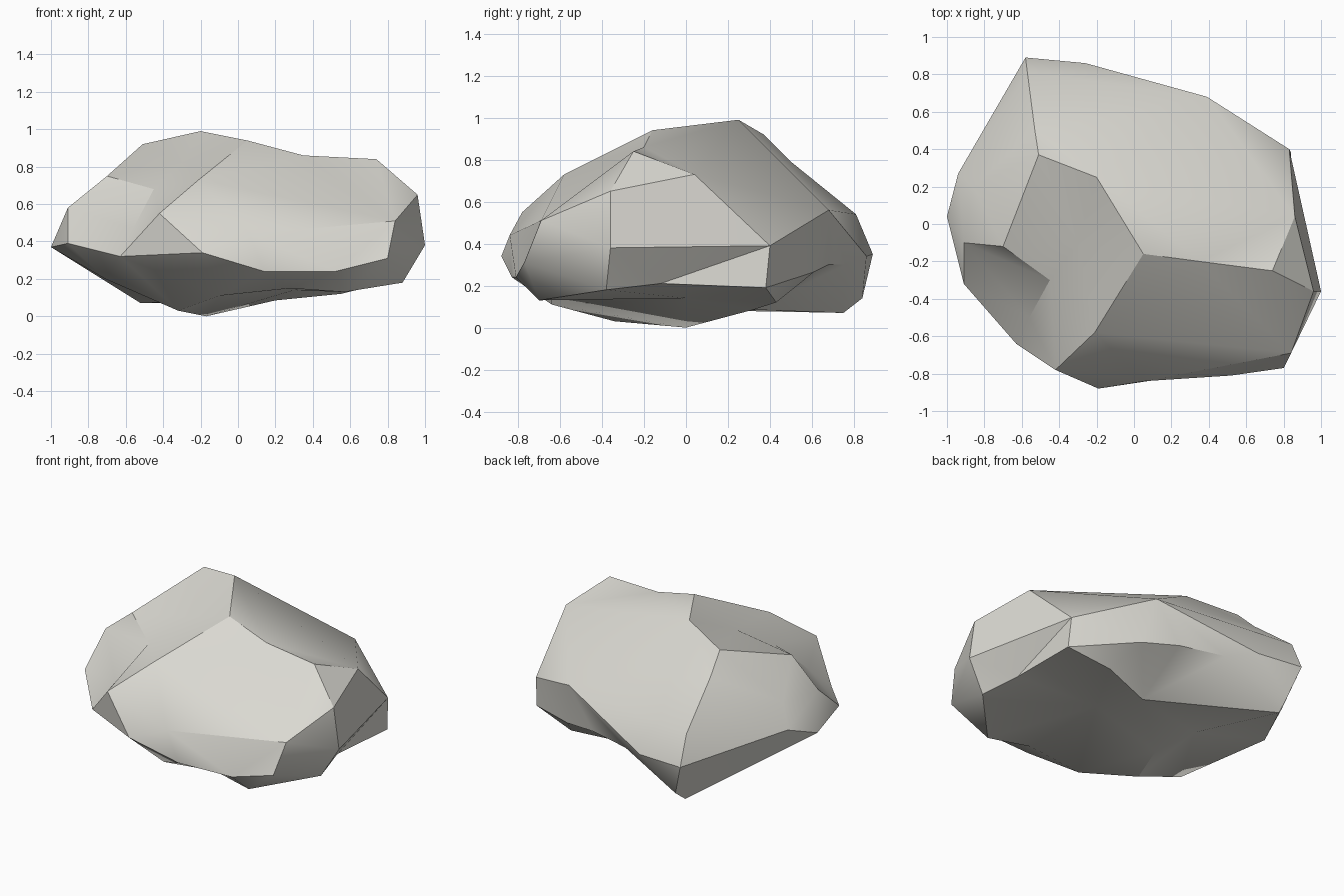
import bpy, bmesh, math
from mathutils import Vector

# Corner points of the chipped boulder, crown to underside (x, y, z)
corners = [
    # crown and the hollow beside it
    (-.2, .25, .99), (-.51, .37, .92), (.05, -.16, .94), (.35, -.2, .86), (.74, -.25, .84),
    (-.7, -.12, .75), (-.21, -.58, .73), (-.45, -.3, .68), (-.3, -.1, .82),
    # back slope
    (-.53, .5, .79), (-.57, .81, .54), (-.58, .89, .35), (-.26, .86, .34), (.39, .68, .56),
    # right side
    (.86, .04, .73), (.83, .4, .39), (.84, .38, .19), (.96, -.36, .65), (1, -.36, .38),
    (.88, -.38, .18), (.82, -.12, .21),
    # front
    (.84, -.69, .51), (.8, -.77, .31), (.52, -.81, .24), (.14, -.83, .24), (.06, -.84, .44),
    (-.19, -.88, .34), (-.42, -.78, .55), (-.63, -.64, .32), (-.56, -.5, .47),
    # left side with its notch
    (-.91, -.32, .39), (-.91, -.1, .58), (-1, .04, .37), (-.86, .2, .6), (-.94, .27, .46),
    # undercut below the back
    (.55, .43, .12), (.45, .61, .265), (.21, .68, .3), (-.085, .76, .3), (-.51, .84, .14),
    # underside
    (-.52, .75, .07), (-.29, .22, .08), (.2, .32, .085), (-.17, 0, 0), (-.32, -.34, .03),
    (-.1, -.64, .11), (.28, -.64, .15), (.57, -.7, .13), (.3, 0, .14), (-.71, -.4, .2),
]
centre = Vector((0, 0, .45))

# Skin the points on a sphere, then restore them so hollows stay hollow
bm = bmesh.new()
home = {}
for c in corners:
    p = Vector(c)
    d = p - centre
    d.z *= 1.6
    v = bm.verts.new(d.normalized())
    home[v] = p
bmesh.ops.convex_hull(bm, input=list(bm.verts))
for v, p in home.items():
    v.co = p
bmesh.ops.recalc_face_normals(bm, faces=list(bm.faces))

mesh = bpy.data.meshes.new("boulder")
bm.to_mesh(mesh)
bm.free()
boulder = bpy.data.objects.new("boulder", mesh)
bpy.context.collection.objects.link(boulder)

# Single stone colour
stone = bpy.data.materials.new("pale_grey_stone")
stone.diffuse_color = (.70, .69, .64, 1)
mesh.materials.append(stone)

# Soft facets with crisp chipped edges
bpy.context.view_layer.objects.active = boulder
boulder.select_set(True)
bpy.ops.object.shade_smooth_by_angle(angle=math.radians(30))
